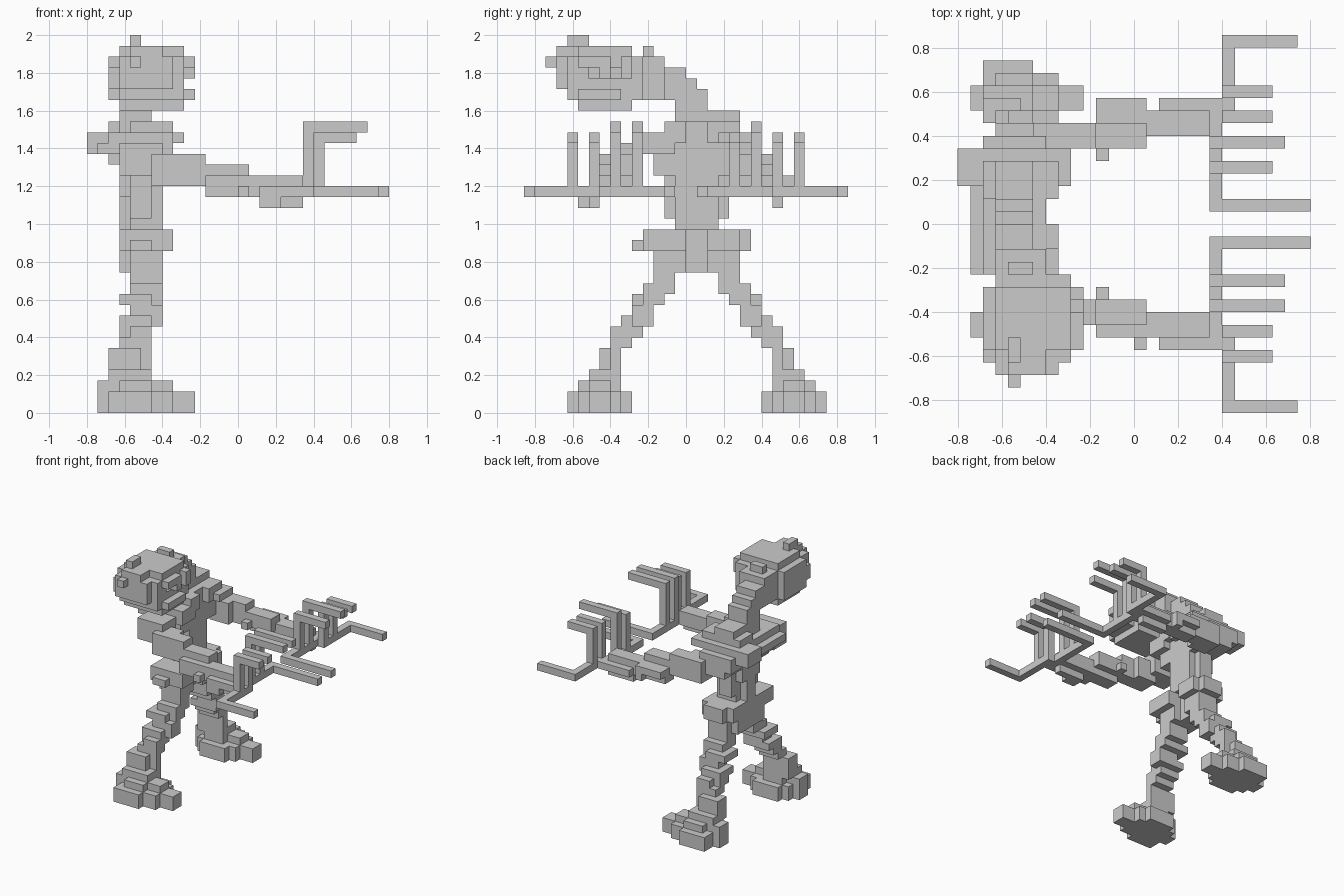
import bpy, bmesh
from mathutils import Vector

if "Cube" in bpy.data.objects:
    bpy.data.objects.remove(bpy.data.objects["Cube"])

V = 2 / 35  # voxel size

DIRS = {
    (1, 0, 0): [(1, 0, 0), (1, 1, 0), (1, 1, 1), (1, 0, 1)],
    (-1, 0, 0): [(0, 0, 0), (0, 0, 1), (0, 1, 1), (0, 1, 0)],
    (0, 1, 0): [(0, 1, 0), (0, 1, 1), (1, 1, 1), (1, 1, 0)],
    (0, -1, 0): [(0, 0, 0), (1, 0, 0), (1, 0, 1), (0, 0, 1)],
    (0, 0, 1): [(0, 0, 1), (1, 0, 1), (1, 1, 1), (0, 1, 1)],
    (0, 0, -1): [(0, 0, 0), (0, 1, 0), (1, 1, 0), (1, 0, 0)],
}


def fill(boxes):
    """Cells covered by boxes (x0, x1, y0, y1, z0, z1) in voxel units."""
    return {(x, y, z) for a, b, c, d, e, f in boxes
            for x in range(a, b) for y in range(c, d) for z in range(e, f)}


def flip(boxes, s):
    """Mirror boxes so that y becomes s - y."""
    return [(a, b, s - d, s - c, e, f) for a, b, c, d, e, f in boxes]


def part(name, boxes, cut=()):
    """Build one flat-faced object from the outer skin of its voxels."""
    cells = fill(boxes) - fill(cut)
    bm = bmesh.new()
    for c in cells:
        for n, quad in DIRS.items():
            if tuple(i + j for i, j in zip(c, n)) not in cells:
                bm.faces.new([bm.verts.new((Vector(c) + Vector(q)) * V) for q in quad])
    bmesh.ops.remove_doubles(bm, verts=bm.verts, dist=1e-4)
    bmesh.ops.dissolve_limit(bm, angle_limit=0.01, verts=bm.verts, edges=bm.edges)
    me = bpy.data.meshes.new(name)
    bm.to_mesh(me)
    bm.free()
    bpy.context.collection.objects.link(bpy.data.objects.new(name, me))


# Legs and feet: stepped outwards, mirrored about the body axis y = 1
leg = [(-10, -7, -3, -1, 12, 14), (-10, -7, -4, -1, 11, 12), (-11, -8, -5, -2, 10, 11),
       (-10, -7, -4, -2, 10, 11), (-10, -7, -5, -3, 9, 10), (-11, -8, -6, -3, 8, 9),
       (-10, -7, -5, -3, 8, 9), (-11, -8, -6, -4, 7, 8), (-10, -8, -7, -5, 6, 8),
       (-11, -8, -7, -5, 6, 7), (-12, -9, -8, -6, 4, 6), (-11, -8, -7, -6, 3, 6),
       (-12, -8, -9, -6, 3, 4)]
foot = [(-12, -8, -11, -6, 0, 2), (-11, -7, -6, -5, 0, 2), (-12, -6, -10, -6, 0, 2),
        (-13, -4, -9, -7, 0, 2), (-13, -8, -9, -7, 2, 3), (-11, -6, -9, -7, 2, 3),
        (-11, -8, -10, -6, 2, 3)]
for side, s in (("right", None), ("left", 2)):
    part(side + "_leg", leg if s is None else flip(leg, s))
    part(side + "_foot", foot if s is None else flip(foot, s))

# Pelvis
part("pelvis", [(-11, -8, -2, 4, 13, 15), (-10, -7, -3, 5, 13, 15), (-11, -7, -4, 5, 15, 17),
                (-9, -6, -4, 0, 15, 17), (-9, -6, 2, 5, 15, 17), (-10, -8, -5, 6, 15, 16),
                (-10, -7, 5, 6, 15, 17)],
     [(-8, -6, 0, 2, 13, 17)])

# Spine, waist and chest
part("torso", [(-11, -8, 0, 2, 13, 28), (-10, -7, -1, 3, 17, 20), (-10, -8, -2, 4, 18, 22),
               (-11, -7, -1, 3, 20, 27), (-11, -7, -3, 5, 22, 24), (-12, -7, -4, 5, 24, 26),
               (-10, -6, -2, 0, 25, 27), (-10, -6, 2, 5, 25, 27), (-11, -8, -1, 5, 26, 28)])

# Shoulder blades
part("shoulder_blades", [(-14, -5, 3, 6, 25, 26), (-14, -10, 3, 6, 24, 25),
                         (-13, -9, -4, 3, 24, 25), (-12, -9, -3, 3, 23, 24),
                         (-12, -8, 2, 5, 26, 27), (-12, -6, -4, -1, 24, 26)])

# Neck, bent towards the head
part("neck", [(-11, -8, -1, 2, 28, 30), (-11, -8, -2, 1, 29, 31), (-11, -8, -3, 0, 30, 32),
              (-11, -7, -5, -2, 29, 33), (-10, -8, -4, -3, 33, 34)])

# Head with brow, ear and recessed eyes
part("head", [(-11, -5, -10, -5, 28, 29), (-11, -5, -11, -4, 29, 33), (-12, -6, -10, -5, 29, 33),
              (-12, -6, -11, -5, 30, 32), (-11, -6, -12, -4, 30, 33), (-11, -5, -10, -5, 33, 34),
              (-10, -7, -12, -10, 33, 34), (-10, -9, -11, -9, 34, 35), (-10, -9, -13, -12, 32, 33),
              (-5, -4, -10, -8, 32, 33), (-5, -4, -8, -7, 31, 33), (-5, -4, -6, -5, 31, 33),
              (-5, -4, -10, -6, 29, 30)],
     [(-6, -5, -9, -8, 31, 32), (-6, -5, -7, -6, 31, 32)])

# Arms reaching forward
arm = [(-11, -7, 4, 7, 22, 25), (-8, -5, 5, 8, 21, 24), (-7, -3, 6, 8, 21, 24),
       (-5, 1, 6, 8, 21, 23), (-3, -2, 5, 6, 21, 22), (-3, 2, 7, 9, 20, 22),
       (0, 1, 9, 10, 20, 21), (1, 6, 7, 9, 20, 22), (2, 7, 9, 10, 20, 21),
       (2, 6, 8, 9, 19, 20)]
left_extra = [(-3, 1, 8, 10, 21, 22), (-12, -8, 4, 7, 23, 25)]
right_extra = [(2, 4, 9, 10, 19, 20)]
part("left_arm", arm + left_extra)
part("right_arm", flip(arm + right_extra, 0))

# Hands: palm bar, two flat outer claws, four raised bent fingers
palm = [(6, 7, 1, 8, 20, 21), (7, 8, 8, 15, 20, 21), (6, 14, 1, 2, 20, 21), (7, 13, 14, 15, 20, 21),
        (6, 7, 7, 10, 20, 21)]


def finger(y, x, top, tip):
    return [(x, x + 1, y, y + 1, 20, top), (x, tip, y, y + 1, top - 1, top)]


def hand(inner_top, inner_tip):
    fingers = [(4, 6, inner_top, inner_tip), (6, 6, 27, 12), (8, 7, 26, 11), (10, 7, 26, 11)]
    return palm + [b for f in fingers for b in finger(*f)]


part("left_hand", hand(26, 11))
part("right_hand", flip(hand(27, 12), 0))
